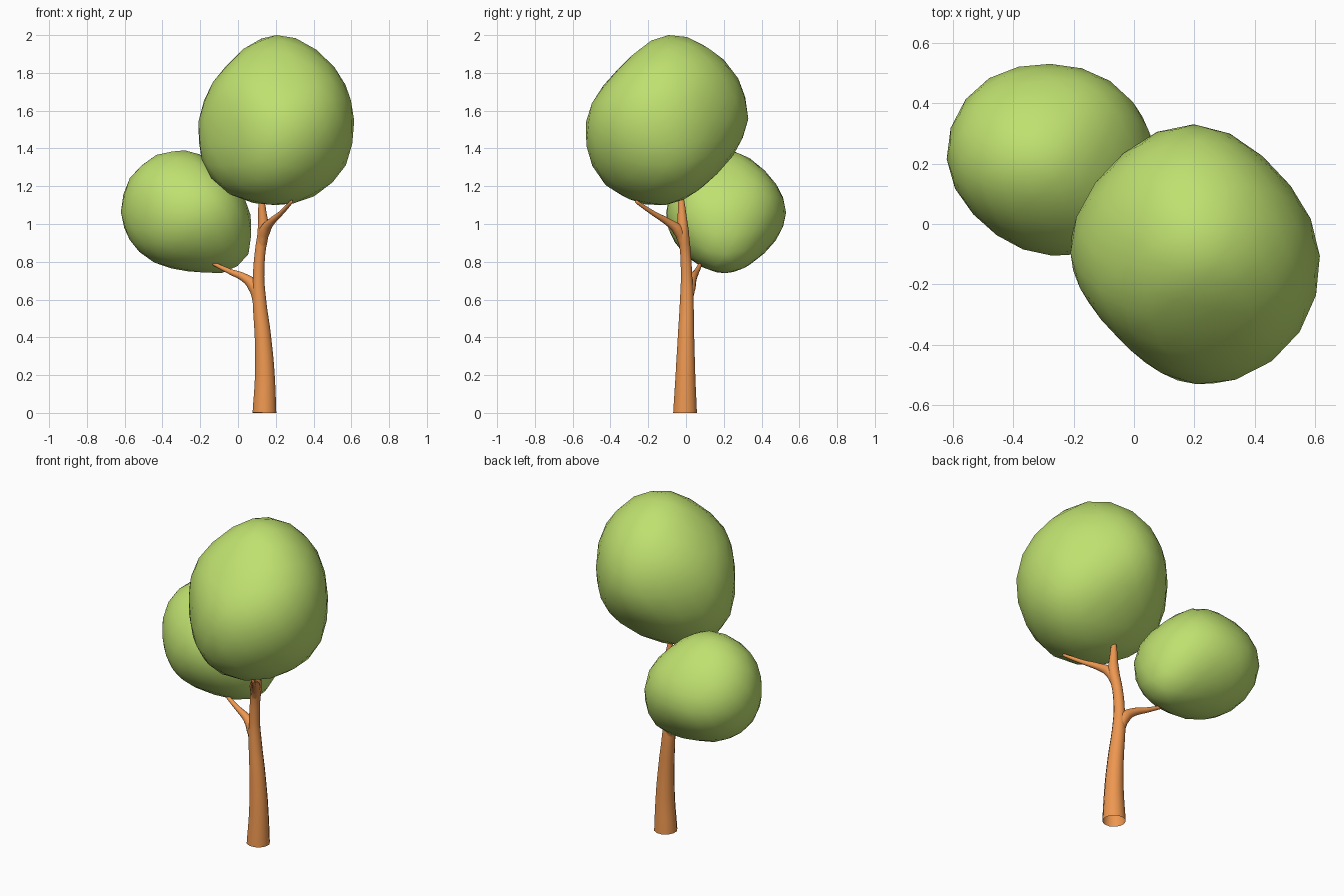
import bpy, bmesh
from mathutils import Vector

if "Cube" in bpy.data.objects:
    bpy.data.objects.remove(bpy.data.objects["Cube"])


def material(name, rgb):
    m = bpy.data.materials.new(name)
    m.diffuse_color = (*rgb, 1)
    m.use_nodes = True
    m.node_tree.nodes["Principled BSDF"].inputs["Base Color"].default_value = m.diffuse_color
    return m


leaf = material("leaf_green", (0.52, 0.75, 0.16))
bark = material("bark_orange", (0.85, 0.31, 0.08))

# Directions in which each crown is pushed out: 6 axes, then the 12 diagonals
AXES = [(1, 0, 0), (-1, 0, 0), (0, 1, 0), (0, -1, 0), (0, 0, 1), (0, 0, -1)]
SIGNS = [(1, 1), (1, -1), (-1, 1), (-1, -1)]
DIRS = [Vector(a) for a in AXES]
DIRS += [Vector((a, b, 0)) for a, b in SIGNS]
DIRS += [Vector((a, 0, b)) for a, b in SIGNS]
DIRS += [Vector((0, a, b)) for a, b in SIGNS]


def crown(name, centre, radius, extents):
    """Icosphere sculpted until its extent along each direction matches."""
    bm = bmesh.new()
    bmesh.ops.create_icosphere(bm, subdivisions=3, radius=1)
    unit = [v.co.normalized() for v in bm.verts]
    pts = [Vector(centre) + u * radius for u in unit]
    pushes = []
    for d, e in zip(DIRS, extents):
        n = d.normalized()
        pushes.append((n, e / d.length, [max(0, u.dot(n)) ** 5 for u in unit]))
    for _ in range(30):
        for n, target, weights in pushes:
            gap = 0.6 * (target - max(p.dot(n) for p in pts))
            for i, w in enumerate(weights):
                pts[i] = pts[i] + n * (gap * w)
    for v, p in zip(bm.verts, pts):
        v.co = p
    for f in bm.faces:
        f.smooth = True
    me = bpy.data.meshes.new(name)
    bm.to_mesh(me)
    bm.free()
    me.materials.append(leaf)
    bpy.context.collection.objects.link(bpy.data.objects.new(name, me))


def limb(name, points):
    """Tapered round tube through (x, y, z, radius) points."""
    cu = bpy.data.curves.new(name, 'CURVE')
    cu.dimensions = '3D'
    cu.bevel_depth = 1
    cu.bevel_resolution = 4
    cu.resolution_u = 4
    sp = cu.splines.new('BEZIER')
    sp.bezier_points.add(len(points) - 1)
    for bp, (x, y, z, r) in zip(sp.bezier_points, points):
        bp.co = (x, y, z)
        bp.radius = r
        bp.handle_left_type = bp.handle_right_type = 'AUTO'
    cu.materials.append(bark)
    ob = bpy.data.objects.new(name, cu)
    bpy.context.collection.objects.link(ob)
    bpy.ops.object.select_all(action='DESELECT')
    ob.select_set(True)
    bpy.context.view_layer.objects.active = ob
    bpy.ops.object.convert(target='MESH')
    bpy.ops.object.shade_smooth()


# Leaf crowns
crown("upper_crown", (0.2, -0.1, 1.55), 0.43,
      [0.615, 0.21, 0.33, 0.53, 2.0, -1.10,
       0.65, 0.91, 0.27, 0.43,
       2.34, -0.72, 1.90, -1.10,
       2.07, -1.10, 2.18, -0.78])
crown("lower_crown", (-0.275, 0.21, 1.06), 0.33,
      [0.07, 0.62, 0.53, 0.105, 1.39, -0.74,
       0.40, 0.00, 0.97, 0.50,
       1.20, -0.78, 1.82, -0.33,
       1.70, -0.43, 1.28, -0.83])

# Trunk and branches
limb("trunk", [(0.14, -0.005, 0, 0.065), (0.142, -0.003, 0.2, 0.054),
               (0.132, 0, 0.4, 0.045), (0.113, 0.004, 0.6, 0.037),
               (0.109, 0.003, 0.72, 0.031), (0.117, -0.003, 0.85, 0.029),
               (0.134, -0.016, 0.97, 0.031), (0.128, -0.022, 1.07, 0.022),
               (0.122, -0.027, 1.16, 0.012), (0.122, -0.027, 1.17, 0)])
limb("left_branch", [(0.11, 0.005, 0.58, 0.028), (0.085, 0.018, 0.67, 0.034),
                     (0.035, 0.035, 0.715, 0.023), (-0.04, 0.055, 0.747, 0.015),
                     (-0.14, 0.08, 0.795, 0.008), (-0.146, 0.082, 0.798, 0)])
limb("right_branch", [(0.123, -0.01, 0.88, 0.022), (0.142, -0.04, 0.965, 0.03),
                      (0.175, -0.095, 1.01, 0.02), (0.225, -0.17, 1.055, 0.013),
                      (0.285, -0.265, 1.12, 0.008), (0.288, -0.27, 1.124, 0)])
